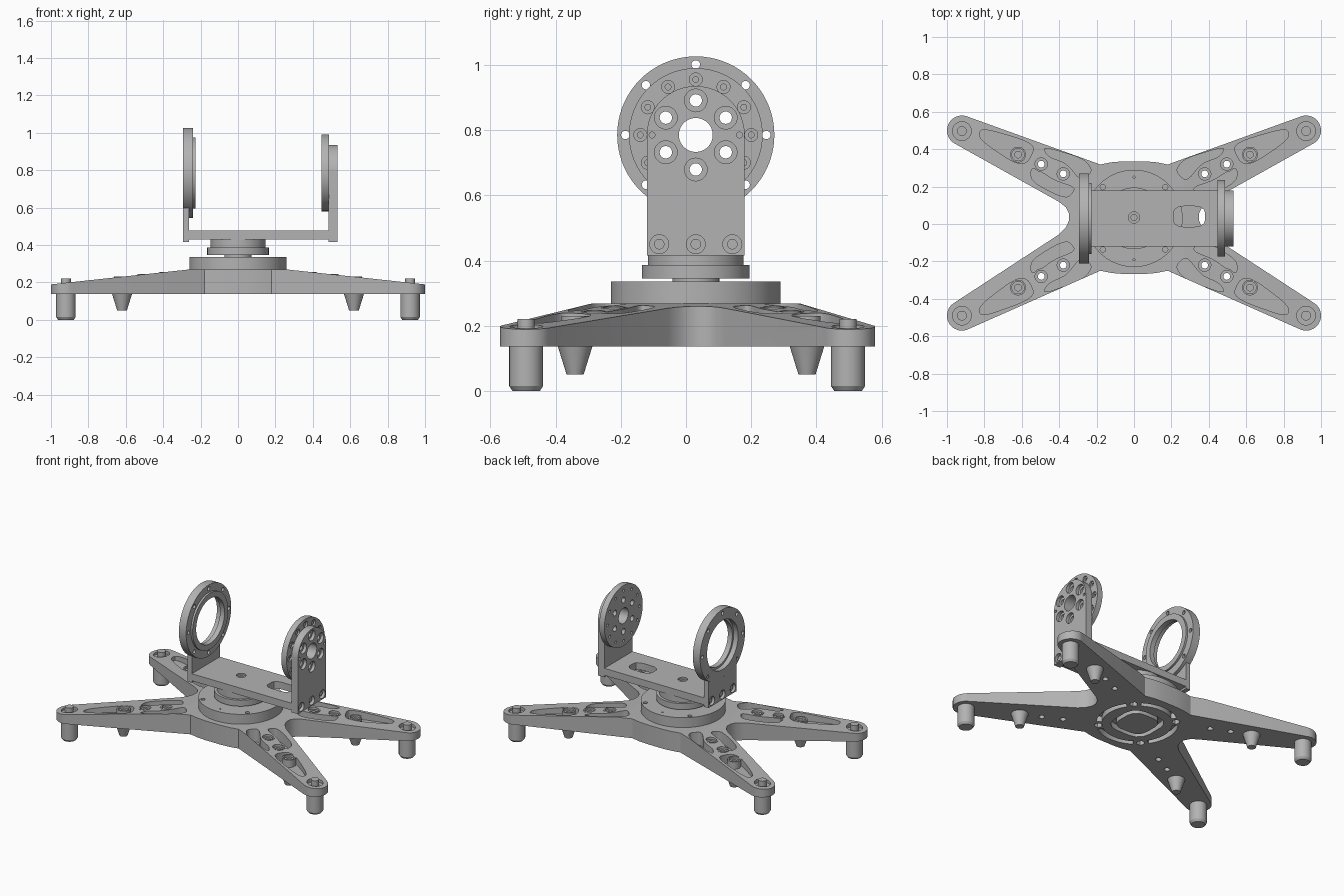
import bpy, bmesh
from math import sin, cos, radians, pi

if "Cube" in bpy.data.objects:
    bpy.data.objects.remove(bpy.data.objects["Cube"])

grey = bpy.data.materials.new("machined_grey")
grey.use_nodes = True
COL = (0.45, 0.45, 0.45, 1)
grey.diffuse_color = COL
grey.node_tree.nodes["Principled BSDF"].inputs["Base Color"].default_value = COL

CY, WZ = 0.03, 0.785          # hub centre y, wheel axis height


def arc(cx, cy, r, a0=0, a1=360, n=40):
    full = abs(a1 - a0) == 360
    count = n if full else n + 1
    return [(cx + r * cos(radians(a0 + (a1 - a0) * i / n)),
             cy + r * sin(radians(a0 + (a1 - a0) * i / n))) for i in range(count)]


def rect(u0, u1, v0, v1):
    return [(u0, v0), (u1, v0), (u1, v1), (u0, v1)]


def rounded(pts, times=3):
    for _ in range(times):
        out = []
        for p, q in zip(pts, pts[1:] + pts[:1]):
            for t in (0.2, 0.8):
                out.append((p[0] + (q[0] - p[0]) * t, p[1] + (q[1] - p[1]) * t))
        pts = out
    return pts


def prism(pts, axis, a, b, end=None):
    """Outline swept along an axis from a to b; end is an optional second outline."""
    return pts, axis, a, b, end or pts


def place(p, axis, t):
    return {"x": (t, p[0], p[1]), "y": (p[0], t, p[1]), "z": (p[0], p[1], t)}[axis]


def disc(cx, cy, r, axis, a, b, r2=None, n=40):
    return prism(arc(cx, cy, r, n=n), axis, a, b, arc(cx, cy, r if r2 is None else r2, n=n))


def solid(name, prisms):
    bm = bmesh.new()
    for pts, axis, a, b, end in prisms:
        lo = [bm.verts.new(place(p, axis, a)) for p in pts]
        hi = [bm.verts.new(place(p, axis, b)) for p in end]
        bm.faces.new(lo)
        bm.faces.new(hi)
        for i in range(len(lo)):
            j = (i + 1) % len(lo)
            bm.faces.new((lo[i], lo[j], hi[j], hi[i]))
    bmesh.ops.recalc_face_normals(bm, faces=bm.faces)
    me = bpy.data.meshes.new(name)
    bm.to_mesh(me)
    bm.free()
    me.materials.append(grey)
    ob = bpy.data.objects.new(name, me)
    bpy.context.collection.objects.link(ob)
    return ob


def select(ob):
    bpy.ops.object.select_all(action="DESELECT")
    ob.select_set(True)
    bpy.context.view_layer.objects.active = ob


def combine(ob, prisms, operation="DIFFERENCE"):
    tool = solid("cutter", prisms)
    tool.hide_render = True
    mod = ob.modifiers.new("cut", "BOOLEAN")
    mod.operation, mod.object, mod.solver = operation, tool, "EXACT"
    mod.use_self = True
    select(ob)
    bpy.ops.object.modifier_apply(modifier=mod.name)
    bpy.data.objects.remove(tool)


def finish(ob):
    select(ob)
    bpy.ops.object.shade_smooth_by_angle(angle=radians(30))


def low(p):
    """Rear-leg point carried over to the front leg, which is set slightly differently."""
    return p[0], -p[1] + 0.01 + 0.07 * (0.92 - abs(p[0]))


def four(pts):
    """A rear-left outline repeated on all four legs."""
    rear = [pts, [(-x, y) for x, y in pts]]
    return rear + [[low(p) for p in r] for r in rear]


def top(x):
    return 0.268 - 0.108 * max(0, abs(x) - 0.27)


# Four-legged base: plan outline trimmed by the sloping side profile
left = [(-0.06, 0.335), (-0.12, 0.33), (-0.18, 0.318)]
left += arc(-0.92, 0.5, 0.08, 73, 241, 20)
left += [(-0.40, 0.118), (-0.365, 0.09), (-0.347, 0.055), (-0.347, 0.02), (-0.365, -0.02), (-0.40, -0.055)]
left += arc(-0.92, -0.49, 0.08, 122.7, 290.6, 20)
left += [(-0.18, -0.25), (-0.12, -0.262), (-0.06, -0.267)]
outline = left + [(-x, y) for x, y in reversed(left)]
base = solid("base", [prism(outline, "z", 0.137, 0.4)])
ridge = [(-1.1, 0), (1.1, 0), (1.1, 0.178), (0.9, 0.2), (0.27, 0.268),
         (-0.27, 0.268), (-0.9, 0.2), (-1.1, 0.178)]
combine(base, [prism(ridge, "y", -1, 1)], "INTERSECT")

# Weight-saving pockets in each leg
tip_pocket = [(-0.82, 0.515), (-0.59, 0.45), (-0.53, 0.41), (-0.57, 0.325), (-0.64, 0.325), (-0.83, 0.455)]
outer_pocket = [(-0.49, 0.415), (-0.27, 0.35), (-0.22, 0.285), (-0.28, 0.225), (-0.36, 0.325), (-0.46, 0.36)]
inner_pocket = [(-0.55, 0.305), (-0.49, 0.275), (-0.42, 0.23), (-0.31, 0.195), (-0.35, 0.14), (-0.42, 0.158), (-0.55, 0.23)]
combine(base, [prism(rounded(q), "z", 0.18, 0.4)
               for p in (tip_pocket, outer_pocket, inner_pocket) for q in four(p)])

# Bolt bosses along each leg, then their bores
bolts = [p for q in four([(-0.62, 0.371), (-0.496, 0.32), (-0.378, 0.268)]) for p in q]
feet = [(sx * 0.92, y) for sx in (-1, 1) for y in (0.497, -0.49)]
corners = [(sx * 0.167, CY + sy * 0.167) for sx in (-1, 1) for sy in (-1, 1)]
combine(base, [disc(x, y, 0.042, "z", 0.16, top(x)) for x, y in bolts], "UNION")
combine(base, [disc(x, y, 0.033, "z", top(x) - 0.014, 0.4, n=24) for x, y in bolts]
        + [disc(x, y, 0.05, "z", top(x) - 0.02, 0.4, n=32) for x, y in feet])
combine(base, [disc(x, y, 0.018, "z", 0.1, 0.4, n=20) for x, y in bolts])

# Underside recesses of the hub: square groove and four arc grooves
combine(base, [prism(rounded(rect(-0.14, 0.14, CY - 0.14, CY + 0.14), 2), "z", 0.1, 0.175)])
combine(base, [prism(rounded(rect(-0.11, 0.11, CY - 0.11, CY + 0.11), 2), "z", 0.137, 0.2)], "UNION")
combine(base, [prism(arc(0, CY, 0.25, a - 34, a + 34, 16) + arc(0, CY, 0.215, a + 34, a - 34, 16), "z", 0.1, 0.175)
               for a in (0, 90, 180, 270)]
        + [disc(x, y, 0.026, "z", 0.1, 0.165, n=6) for x, y in corners])
finish(base)

# Feet, foot bolts and tapered studs
for x, y in feet:
    finish(solid("foot", [disc(x, y, 0.052, "z", 0.015, 0.14),
                          disc(x, y, 0.042, "z", 0, 0.015, 0.052)]))
    finish(solid("foot_bolt", [disc(x, y, 0.026, "z", 0.15, 0.22, n=24)]))
for x, y in bolts:
    if abs(x) > 0.6:
        finish(solid("tapered_stud", [disc(x, y, 0.026, "z", 0.05, 0.14, 0.054)]))

# Turntable
table = solid("turntable", [disc(0, CY, 0.26, "z", 0.262, 0.335, n=72)])
combine(table, [disc(x, y, 0.014, "z", 0.29, 0.4, n=16) for x, y in corners]
        + [disc(0, CY + s * 0.22, 0.006, "z", 0.31, 0.4, n=12) for s in (-1, 1)])
finish(table)
finish(solid("turntable_neck", [disc(0, CY, 0.072, "z", 0.33, 0.35)]))
finish(solid("swivel_disc", [disc(0, CY, 0.165, "z", 0.345, 0.386, n=64)]))
finish(solid("swivel_cap", [disc(0, CY, 0.147, "z", 0.386, 0.43, n=64)]))

# Bracket floor with slot and centre bore
floor = solid("bracket_floor", [prism(rect(-0.27, 0.49, CY - 0.15, CY + 0.15), "z", 0.428, 0.476)])
combine(floor, [prism(rounded(rect(0.21, 0.38, -0.015, 0.095), 2), "z", 0.4, 0.5),
                disc(0, CY + 0.005, 0.03, "z", 0.465, 0.5, n=24)])
combine(floor, [disc(0, CY + 0.005, 0.016, "z", 0.44, 0.5, n=20)])
finish(floor)


def ring_of(r, count, hole, a, b, start=0):
    return [disc(CY + r * cos(2 * pi * i / count + start), WZ + r * sin(2 * pi * i / count + start),
                 hole, "x", a, b, n=20) for i in range(count)]


foot_screws = [CY - 0.112, CY, CY + 0.112]

# Right-hand upright with counterbored hole circle
profile = [(CY - 0.15, 0.415), (CY + 0.15, 0.415)] + arc(CY, WZ, 0.15, 0, 180, 32)
upright = solid("drive_upright", [prism(profile, "x", 0.485, 0.533)])
combine(upright, ring_of(0.106, 6, 0.035, 0.512, 0.6, pi / 2)
        + [disc(y, 0.45, 0.029, "x", 0.51, 0.6, n=24) for y in foot_screws]
        + [disc(CY, WZ, 0.052, "x", 0.4, 0.6)] + ring_of(0.134, 2, 0.009, 0.5, 0.6))
combine(upright, ring_of(0.106, 6, 0.019, 0.4, 0.6, pi / 2))
finish(upright)

# Drive disc
drive = solid("drive_disc", [disc(CY, WZ, 0.205, "x", 0.447, 0.486, n=64)])
combine(drive, ring_of(0.106, 6, 0.019, 0.4, 0.6, pi / 2) + [disc(CY, WZ, 0.052, "x", 0.4, 0.6)]
        + ring_of(0.17, 12, 0.02, 0.476, 0.6))
combine(drive, ring_of(0.17, 12, 0.009, 0.4, 0.6))
finish(drive)

# Left-hand upright and open bearing ring
plate = solid("ring_upright", [prism(rect(CY - 0.15, CY + 0.15, 0.415, 0.70), "x", -0.294, -0.262)])
combine(plate, [disc(CY, WZ, 0.2, "x", -0.4, 0, n=64)]
        + [disc(y, 0.45, 0.029, "x", -0.4, -0.275, n=24) for y in foot_screws])
finish(plate)
ring = solid("bearing_ring", [disc(CY, WZ, 0.241, "x", -0.295, -0.241, n=72)])
combine(ring, [disc(CY, WZ, 0.166, "x", -0.4, 0, n=64)] + ring_of(0.216, 8, 0.013, -0.4, 0))
finish(ring)
lip = solid("bearing_lip", [disc(CY, WZ, 0.19, "x", -0.262, -0.228, n=64)])
combine(lip, [disc(CY, WZ, 0.152, "x", -0.4, 0, n=64)])
finish(lip)

# Screw heads holding the uprights to the floor
for y in foot_screws:
    finish(solid("upright_screw", [disc(y, 0.45, 0.016, "x", 0.505, 0.522, n=20)]))
    finish(solid("ring_upright_screw", [disc(y, 0.45, 0.016, "x", -0.285, -0.27, n=20)]))
